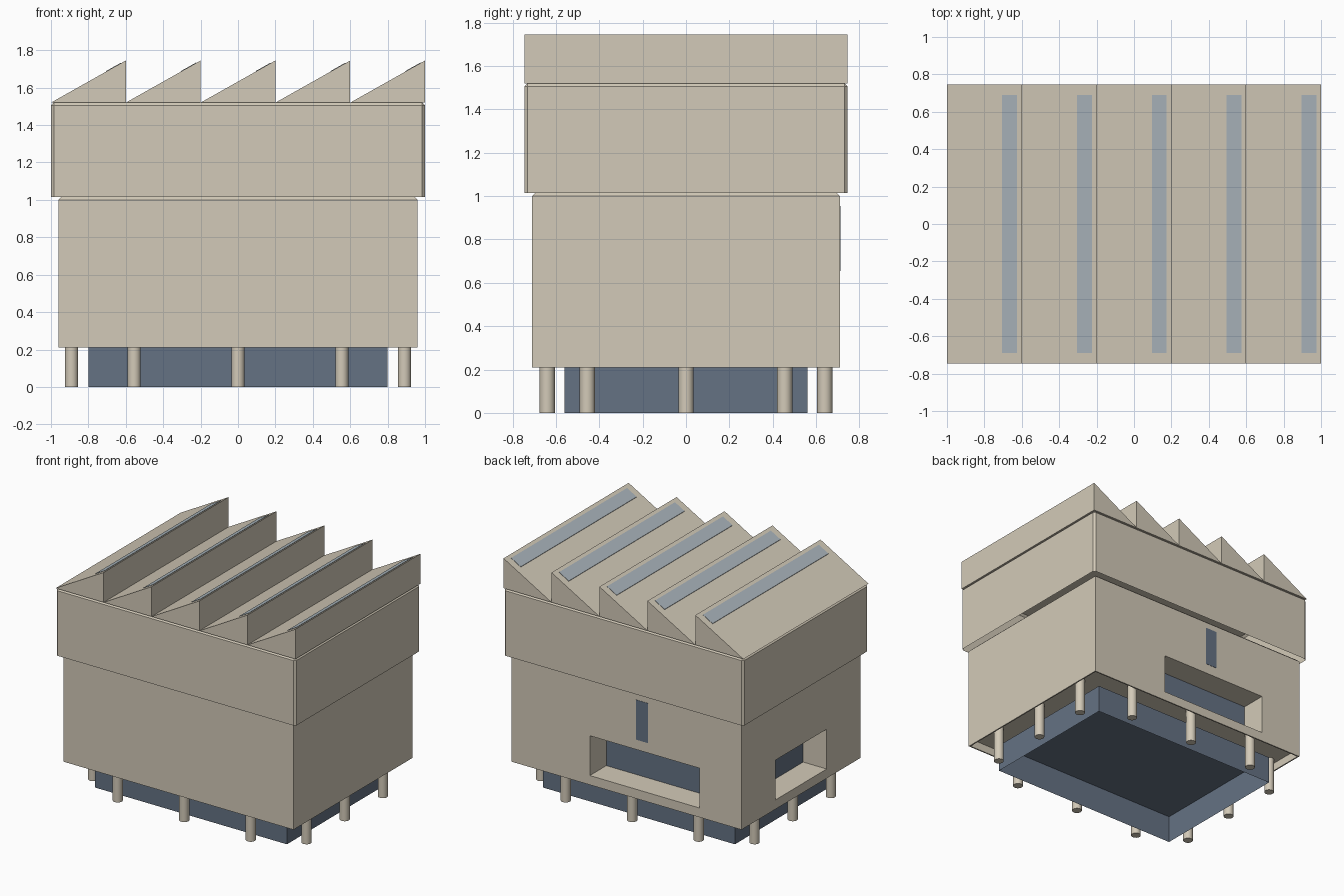
import bpy, bmesh, math
from mathutils import Vector

if "Cube" in bpy.data.objects:
    bpy.data.objects.remove(bpy.data.objects["Cube"])


def material(name, rgb):
    m = bpy.data.materials.new(name)
    m.diffuse_color = (*rgb, 1)
    m.use_nodes = True
    m.node_tree.nodes["Principled BSDF"].inputs["Base Color"].default_value = m.diffuse_color
    return m


STONE = material("warm_stone", (0.65, 0.59, 0.48))
SLATE = material("slate_glass", (0.13, 0.17, 0.23))
SKY = material("pale_glass", (0.40, 0.46, 0.50))


def finish(bm, name, mat):
    bmesh.ops.recalc_face_normals(bm, faces=bm.faces)
    me = bpy.data.meshes.new(name)
    bm.to_mesh(me)
    bm.free()
    ob = bpy.data.objects.new(name, me)
    bpy.context.collection.objects.link(ob)
    me.materials.append(mat)
    return ob


def box(name, lo, hi, mat, chamfer=None, size=0.015, open_bottom=False):
    """Axis-aligned box; chamfer(edge) selects the edges to bevel."""
    bm = bmesh.new()
    bmesh.ops.create_cube(bm, size=1)
    for v in bm.verts:
        v.co = Vector([lo[i] + (v.co[i] + 0.5) * (hi[i] - lo[i]) for i in range(3)])
    if chamfer:
        bmesh.ops.bevel(bm, geom=[e for e in bm.edges if chamfer(e)],
                        offset=size, segments=1, affect='EDGES')
    bmesh.ops.recalc_face_normals(bm, faces=bm.faces)
    if open_bottom:
        low = [f for f in bm.faces if f.normal.z < -0.9]
        bmesh.ops.delete(bm, geom=low, context='FACES_ONLY')
    return finish(bm, name, mat)


def cut(target, cutter):
    mod = target.modifiers.new("opening", 'BOOLEAN')
    mod.operation = 'DIFFERENCE'
    mod.solver = 'EXACT'
    mod.object = cutter
    bpy.context.view_layer.objects.active = target
    bpy.ops.object.modifier_apply(modifier=mod.name)
    bpy.data.objects.remove(cutter)


# Heights of the stacked storeys
FLOOR, MID, TOP, RIDGE = 0.21, 1.015, 1.52, 1.745

# Recessed glazed ground storey, open underneath
box("ground_storey", (-0.8, -0.56, 0), (0.8, 0.56, FLOOR), SLATE, open_bottom=True)

# Main storey with a chamfered top rim
main = box("main_storey", (-0.96, -0.71, FLOOR), (0.96, 0.71, MID), STONE,
           lambda e: all(v.co.z > MID - 0.01 for v in e.verts))
# Shallow hollow in the underside, and two deep window niches
cut(main, box("soffit_cutter", (-0.95, -0.70, 0.1), (0.95, 0.70, 0.27), STONE))
cut(main, box("back_cutter", (-0.61, 0.51, 0.28), (0.305, 0.9, 0.58), STONE))
cut(main, box("left_cutter", (-1.2, -0.305, 0.28), (-0.76, 0.305, 0.58), STONE))

# Glass at the back of each niche and the flush slit window
box("back_window", (-0.61, 0.509, 0.28), (0.305, 0.514, 0.58), SLATE)
box("left_window", (-0.764, -0.305, 0.28), (-0.759, 0.305, 0.58), SLATE)
box("slit_window", (-0.18, 0.707, 0.655), (-0.08, 0.712, 0.955), SLATE)

# Overhanging upper storey: hollow, chamfered top rim and corners
box("upper_storey", (-1, -0.745, MID), (1, 0.745, TOP), STONE,
    lambda e: max(v.co.z for v in e.verts) > TOP - 0.01, open_bottom=True)

# Saw-tooth roof with a skylight on each slope
PITCH = 0.4
SLOPE = (RIDGE - TOP) / PITCH


def prism(name, profile, half, mat):
    bm = bmesh.new()
    ends = [[bm.verts.new((x, y, z)) for x, z in profile] for y in (-half, half)]
    for end in ends:
        bm.faces.new(end)
    n = len(profile)
    for i in range(n):
        j = (i + 1) % n
        bm.faces.new((ends[0][i], ends[0][j], ends[1][j], ends[1][i]))
    return finish(bm, name, mat)


for k in range(5):
    x0 = -1 + PITCH * k
    prism(f"roof_tooth_{k + 1}",
          [(x0, TOP), (x0 + PITCH, TOP), (x0 + PITCH, RIDGE)], 0.745, STONE)
    a, b = 0.295, 0.375
    za, zb = TOP + a * SLOPE, TOP + b * SLOPE
    prism(f"skylight_{k + 1}",
          [(x0 + a, za - 0.003), (x0 + b, zb - 0.003),
           (x0 + b, zb + 0.003), (x0 + a, za + 0.003)], 0.69, SKY)

# Round columns around the ground storey
spots = [(x, s * 0.64) for s in (-1, 1) for x in (-0.555, 0, 0.555)]
spots += [(s * 0.89, y) for s in (-1, 1) for y in (-0.455, 0, 0.455)]
for i, (x, y) in enumerate(spots):
    bm = bmesh.new()
    bmesh.ops.create_cone(bm, cap_ends=True, segments=24, radius1=0.035,
                          radius2=0.035, depth=0.27)
    bmesh.ops.translate(bm, verts=bm.verts, vec=(x, y, 0.135))
    col = finish(bm, f"column_{i + 1}", STONE)
    bpy.ops.object.select_all(action='DESELECT')
    col.select_set(True)
    bpy.context.view_layer.objects.active = col
    bpy.ops.object.shade_smooth_by_angle(angle=math.radians(40))
